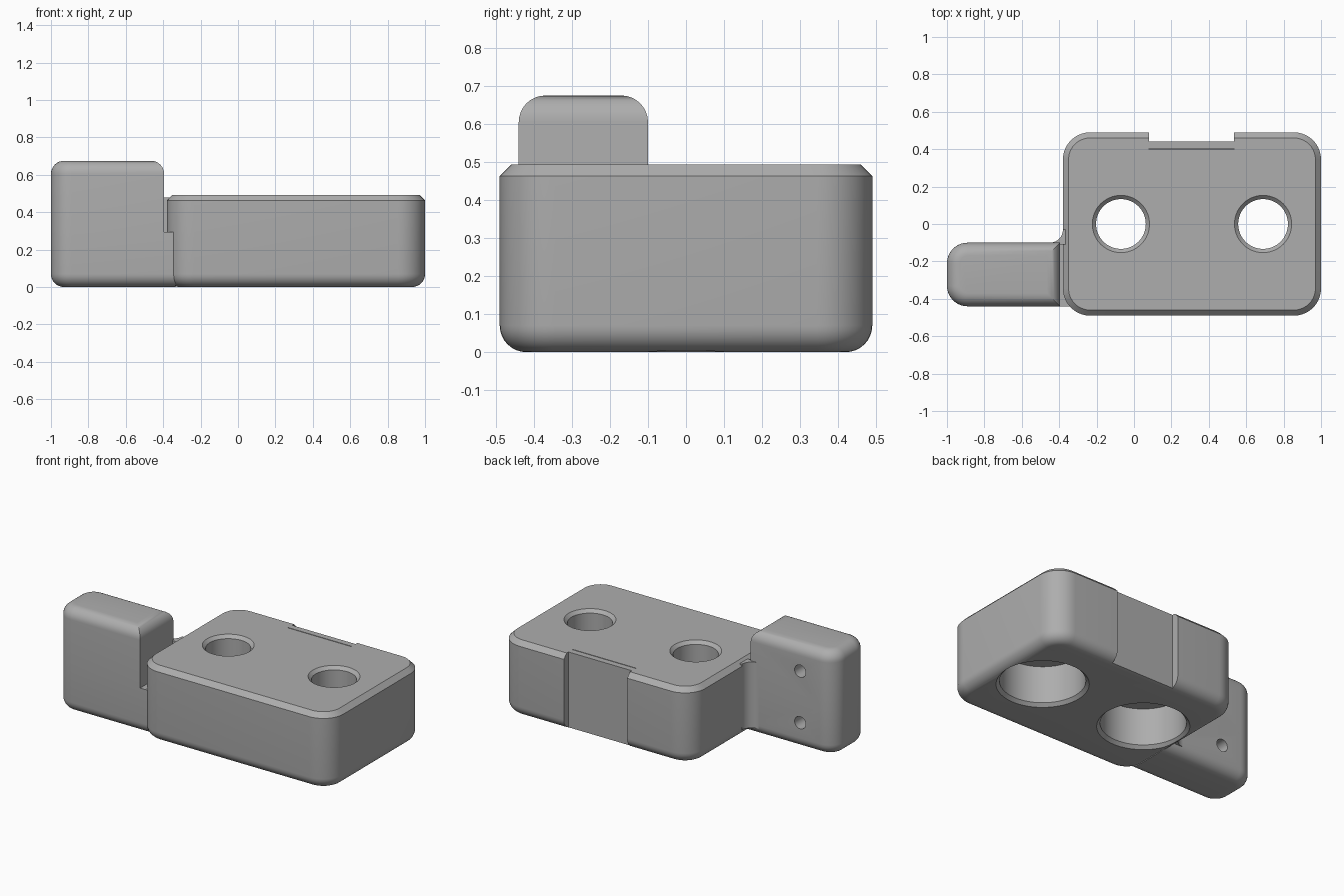
import bpy, bmesh
from math import sin, cos, pi, radians
from mathutils import Matrix

cube = bpy.data.objects.get("Cube")
if cube:
    bpy.data.objects.remove(cube, do_unlink=True)

grey = bpy.data.materials.new("plain grey")
grey.use_nodes = True
COLOUR = (0.42, 0.42, 0.42, 1)
grey.diffuse_color = COLOUR
grey.node_tree.nodes["Principled BSDF"].inputs["Base Color"].default_value = COLOUR


def loft(name, rings, matrix=None):
    """Skin a stack of equal-length closed rings and cap both ends."""
    bm = bmesh.new()
    loops = [[bm.verts.new(p) for p in ring] for ring in rings]
    n = len(loops[0])
    for a, b in zip(loops, loops[1:]):
        for i in range(n):
            j = (i + 1) % n
            bm.faces.new((a[i], a[j], b[j], b[i]))
    bm.faces.new(loops[0][::-1])
    bm.faces.new(loops[-1])
    bmesh.ops.remove_doubles(bm, verts=bm.verts, dist=1e-5)
    bmesh.ops.recalc_face_normals(bm, faces=bm.faces)
    if matrix:
        bm.transform(matrix)
    mesh = bpy.data.meshes.new(name)
    bm.to_mesh(mesh)
    bm.free()
    mesh.materials.append(grey)
    ob = bpy.data.objects.new(name, mesh)
    bpy.context.collection.objects.link(ob)
    return ob


def rounded_ring(x0, x1, y0, y1, z, r_left, r_right, steps=10):
    """Rounded rectangle with separate corner radii at its two x ends."""
    corners = ((x1, y1, -1, -1, r_right, 0), (x0, y1, 1, -1, r_left, 1),
               (x0, y0, 1, 1, r_left, 2), (x1, y0, -1, 1, r_right, 3))
    pts = []
    for cx, cy, sx, sy, r, q in corners:
        for k in range(steps + 1):
            t = (q + k / steps) * pi / 2
            pts.append((cx + sx * r + r * cos(t), cy + sy * r + r * sin(t), z))
    return pts


def circle_ring(x, y, r, z, n=64):
    return [(x + r * cos(2 * pi * i / n), y + r * sin(2 * pi * i / n), z) for i in range(n)]


def box(name, x0, x1, y0, y1, z0, z1):
    return loft(name, [[(x0, y0, z), (x1, y0, z), (x1, y1, z), (x0, y1, z)] for z in (z0, z1)])


def cut(ob, cutters):
    """Subtract the cutters, then discard them."""
    for c in cutters:
        c.hide_render = True
        mod = ob.modifiers.new("cut", "BOOLEAN")
        mod.operation, mod.solver, mod.object = "DIFFERENCE", "EXACT", c
    deps = bpy.context.evaluated_depsgraph_get()
    ob.data = bpy.data.meshes.new_from_object(ob.evaluated_get(deps))
    ob.modifiers.clear()
    for c in cutters:
        bpy.data.objects.remove(c, do_unlink=True)


def quarter(radius, steps=8):
    """Inset and height pairs along a rounded edge, outermost last."""
    return [(radius * (1 - sin(k / steps * pi / 2)), radius * (1 - cos(k / steps * pi / 2)))
            for k in range(steps + 1)]


# Main block: rounded bottom edge, chamfered top edge
H = 0.493
profile = quarter(0.07) + [(0, H - 0.03), (0.03, H)]
block = loft("main_block", [
    rounded_ring(-0.38 + i, 1 - i, -0.49 + i, 0.49 - i, z, 0.145 - i, 0.145 - i)
    for i, z in profile])

# Stepped screw holes, rear recess and thin slot
hole = ((0.28, -0.01), (0.25, 0.02), (0.25, 0.26), (0.133, 0.26), (0.133, H - 0.02), (0.163, H + 0.01))
cutters = [loft("hole_cutter", [circle_ring(x, 0, r, z) for r, z in hole]) for x in (-0.07, 0.69)]
cutters.append(box("recess_cutter", 0.08, 0.535, 0.442, 0.6, -0.1, 0.6))
cutters.append(box("slot_cutter", 0.08, 0.535, 0.398, 0.403, H - 0.02, 0.6))
cut(block, cutters)

# Side arm: low foot reaching the block, tall rounded upright
TOP, STEP, X_END, X_UP = 0.675, 0.295, -0.335, -0.395
edge = quarter(0.07)
rings = [rounded_ring(-1 + i, X_END, -0.44 + i, -0.1 - i, z, 0.11 - i, 0) for i, z in edge]
rings += [rounded_ring(-1, x, -0.44, -0.1, STEP, 0.11, 0) for x in (X_END, X_UP)]
rings += [rounded_ring(-1 + i, X_UP - i, -0.44 + i, -0.1 - i, TOP - z, 0.11 - i, 0)
          for i, z in reversed(edge)]
arm = loft("side_arm", rings)

# Two blind holes in the back of the arm
turn = Matrix.Rotation(radians(90), 4, "X")
cut(arm, [loft("pin_cutter", [circle_ring(-0.75, z, 0.04, d, 32) for d in (0.05, 0.3)], turn)
          for z in (0.17, 0.505)])

# Concave web joining arm and block
R = 0.07
curve = [(-0.38 - R + R * cos(t), -0.1 + R + R * sin(t))
         for t in (-pi / 2 + k / 10 * pi / 2 for k in range(11))]
outline = curve + [(-0.365, -0.1 + R), (-0.365, -0.11), (-0.38 - R, -0.11)]
web = loft("corner_web", [[(x, y, z) for x, y in outline] for z in (0.05, 0.478)])

# Smooth shading with crisp edges
bpy.ops.object.select_all(action="DESELECT")
for ob in (block, arm, web):
    ob.select_set(True)
bpy.context.view_layer.objects.active = block
bpy.ops.object.shade_smooth_by_angle(angle=radians(30))
